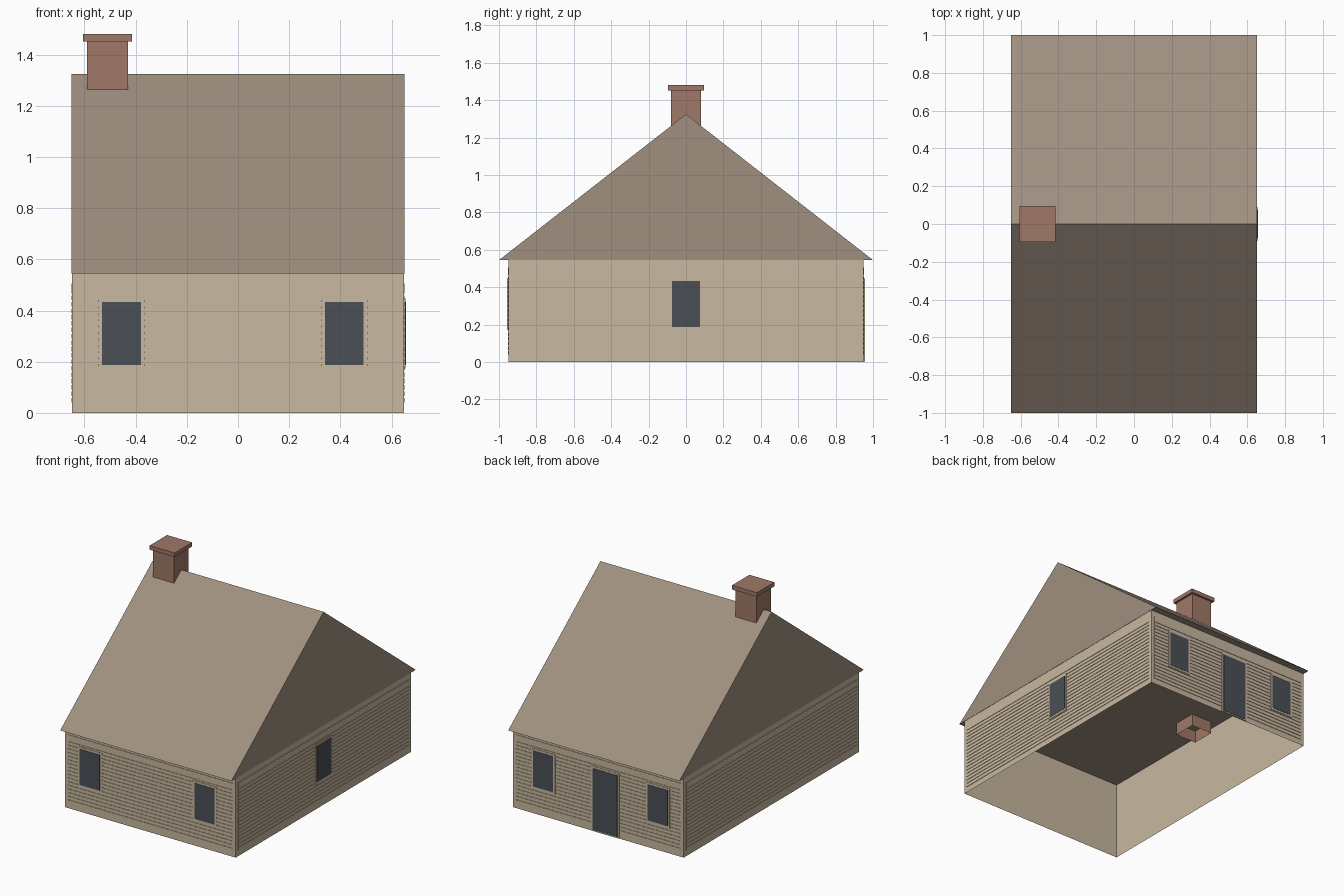
import bpy
import bmesh
from mathutils import Matrix, Vector
from math import pi

old = bpy.data.objects.get("Cube")
if old:
    bpy.data.objects.remove(old, do_unlink=True)


def material(name, rgb):
    m = bpy.data.materials.new(name)
    m.use_nodes = True
    m.diffuse_color = (*rgb, 1)
    m.node_tree.nodes["Principled BSDF"].inputs["Base Color"].default_value = (*rgb, 1)
    return m


TAN = material("tan_siding", (0.58, 0.48, 0.35))
ROOF = material("brown_shingle", (0.35, 0.28, 0.215))
BRICK = material("faded_brick", (0.35, 0.19, 0.14))
GLASS = material("dark_glass", (0.069, 0.08, 0.093))

HALF_X, HALF_Y, EAVE, RIDGE = 0.648, 0.95, 0.545, 1.325


def add_box(bm, lo, hi, open_sides=()):
    """Add a box, leaving out faces whose normals are listed."""
    lo, hi = Vector(lo), Vector(hi)
    size = hi - lo
    mat = Matrix.Translation((lo + hi) / 2) @ Matrix.Diagonal((*size, 1))
    verts = bmesh.ops.create_cube(bm, size=1, matrix=mat)["verts"]
    bm.normal_update()
    faces = {f for v in verts for f in v.link_faces}
    gone = [f for f in faces if any(f.normal.dot(Vector(n)) > 0.9 for n in open_sides)]
    bmesh.ops.delete(bm, geom=gone, context="FACES_ONLY")


def finish(name, bm, mat, matrix=None):
    mesh = bpy.data.meshes.new(name)
    bm.to_mesh(mesh)
    bm.free()
    mesh.materials.append(mat)
    ob = bpy.data.objects.new(name, mesh)
    if matrix:
        ob.matrix_world = matrix
    bpy.context.collection.objects.link(ob)
    return ob


def box(name, lo, hi, mat, open_sides=(), matrix=None):
    bm = bmesh.new()
    add_box(bm, lo, hi, open_sides)
    return finish(name, bm, mat, matrix)


def wall_frame(turn, distance):
    """Wall space: local x along the wall, local -y outward."""
    return Matrix.Rotation(turn, 4, "Z") @ Matrix.Translation((0, -distance, 0))


def siding(name, half, matrix):
    """Thin horizontal boards with narrow grooves between them."""
    bm = bmesh.new()
    rows, pitch, gap = 17, 0.025, 0.007
    grooves = [0.062 + pitch * i for i in range(rows)]
    bottoms = [0.04] + [z + gap / 2 for z in grooves]
    tops = [z - gap / 2 for z in grooves] + [0.505]
    for z0, z1 in zip(bottoms, tops):
        add_box(bm, (-half, -0.003, z0), (half, 0, z1), [(0, 1, 0)])
    finish(name, bm, TAN, matrix)


def opening(name, x, width, bottom, top, matrix):
    """A flat trim surround with a dark pane on it."""
    trim, half = 0.014, width / 2
    low = max(bottom - trim, 0.002)
    box(name + "_trim", (x - half - trim, -0.006, low),
        (x + half + trim, 0, top + trim), TAN, [(0, 1, 0)], matrix)
    box(name + "_pane", (x - half, -0.008, bottom), (x + half, -0.006, top),
        GLASS, [(0, 1, 0)], matrix)


# Hollow wall shell, open underneath
box("walls", (-HALF_X, -HALF_Y, 0), (HALF_X, HALF_Y, EAVE), TAN,
    [(0, 0, 1), (0, 0, -1)])

# Siding on all four walls
FRONT, BACK = wall_frame(0, HALF_Y), wall_frame(pi, HALF_Y)
LEFT, RIGHT = wall_frame(pi / 2, HALF_X), wall_frame(-pi / 2, HALF_X)
for label, half, matrix in (("front", 0.625, FRONT), ("back", 0.625, BACK),
                            ("left", 0.927, LEFT), ("right", 0.927, RIGHT)):
    siding(label + "_siding", half, matrix)

# Windows and door
for label, matrix, sign in (("front", FRONT, 1), ("back", BACK, -1)):
    for side, x in (("right", -0.455), ("left", 0.415)):
        x = x if sign > 0 else -x
        opening(f"{label}_{side}_window", x, 0.152, 0.187, 0.433, matrix)
opening("left_window", 0, 0.152, 0.187, 0.433, LEFT)
opening("back_door", 0.055, 0.185, 0.01, 0.433, BACK)

# Closed triangular roof
bm = bmesh.new()
profile = [bm.verts.new((-0.65, y, z)) for y, z in ((-1, EAVE), (1, EAVE), (0, RIDGE))]
end = bm.faces.new(profile)
moved = bmesh.ops.extrude_face_region(bm, geom=[end], use_keep_orig=True)["geom"]
bmesh.ops.translate(bm, vec=(1.3, 0, 0),
                    verts=[g for g in moved if isinstance(g, bmesh.types.BMVert)])
bmesh.ops.recalc_face_normals(bm, faces=bm.faces)
finish("roof", bm, ROOF)

# Chimney running down through the ceiling, with a cap
box("chimney_stack", (-0.59, -0.08, 0.46), (-0.43, 0.08, 1.455), BRICK, [(0, 0, -1)])
box("chimney_cap", (-0.605, -0.095, 1.452), (-0.415, 0.095, 1.48), BRICK)
